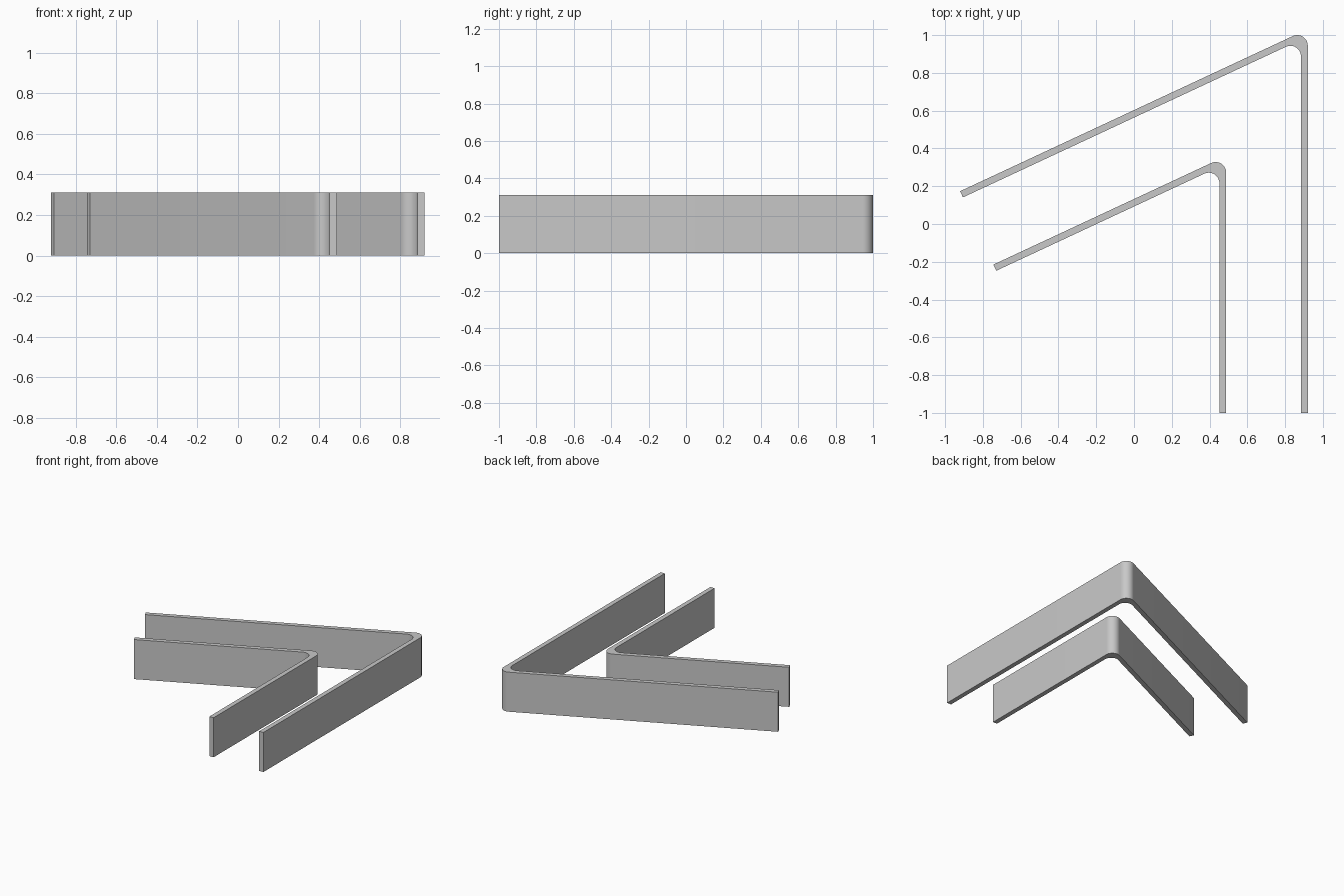
import bpy, bmesh, math
from mathutils import Vector

cube = bpy.data.objects.get("Cube")
if cube:
    bpy.data.objects.remove(cube, do_unlink=True)

HEIGHT, THICK, RADIUS, STEPS = 0.31, 0.036, 0.056, 16
SLOPE = math.radians(25)
ARM_DIR = Vector((-math.cos(SLOPE), -math.sin(SLOPE)))   # along the slanted arm
ARM_NORMAL = Vector((-math.sin(SLOPE), math.cos(SLOPE)))  # outward from the slanted arm

grey = bpy.data.materials.new("light grey")
grey.use_nodes = True
colour = (0.58, 0.58, 0.58, 1)
grey.diffuse_color = colour
grey.node_tree.nodes["Principled BSDF"].inputs["Base Color"].default_value = colour


def arc(centre):
    """Rounded corner from the straight leg round to the slanted arm."""
    sweep = math.pi / 2 + SLOPE
    return [centre + RADIUS * Vector((math.cos(sweep * i / STEPS), math.sin(sweep * i / STEPS)))
            for i in range(STEPS + 1)]


def bent_strip(name, outer_x, top_y, arm_length):
    # Outer and inner bends share one radius, so the corner is thicker
    centre = Vector((outer_x - RADIUS, top_y - RADIUS))
    shift = Vector((-THICK, -THICK * (1 + math.sin(SLOPE)) / math.cos(SLOPE)))
    outer, inner = arc(centre), arc(centre + shift)
    arm_end = outer[-1] + ARM_DIR * arm_length
    profile = ([Vector((outer_x, -1))] + outer + [arm_end, arm_end - ARM_NORMAL * THICK]
               + inner[::-1] + [Vector((outer_x - THICK, -1))])

    # Extrude the profile upward
    bm = bmesh.new()
    base = bm.faces.new([bm.verts.new((p.x, p.y, 0)) for p in profile])
    result = bmesh.ops.extrude_face_region(bm, geom=[base], use_keep_orig=True)
    raised = [v for v in result["geom"] if isinstance(v, bmesh.types.BMVert)]
    bmesh.ops.translate(bm, verts=raised, vec=(0, 0, HEIGHT))
    bmesh.ops.recalc_face_normals(bm, faces=bm.faces)
    mesh = bpy.data.meshes.new(name)
    bm.to_mesh(mesh)
    bm.free()
    mesh.materials.append(grey)
    obj = bpy.data.objects.new(name, mesh)
    bpy.context.collection.objects.link(obj)

    # Smooth bends, sharp rims
    bpy.ops.object.select_all(action="DESELECT")
    obj.select_set(True)
    bpy.context.view_layer.objects.active = obj
    bpy.ops.object.shade_smooth_by_angle(angle=math.radians(30))


bent_strip("outer_bent_strip", 0.92, 1.0, 1.943)
bent_strip("inner_bent_strip", 0.488, 0.328, 1.272)
